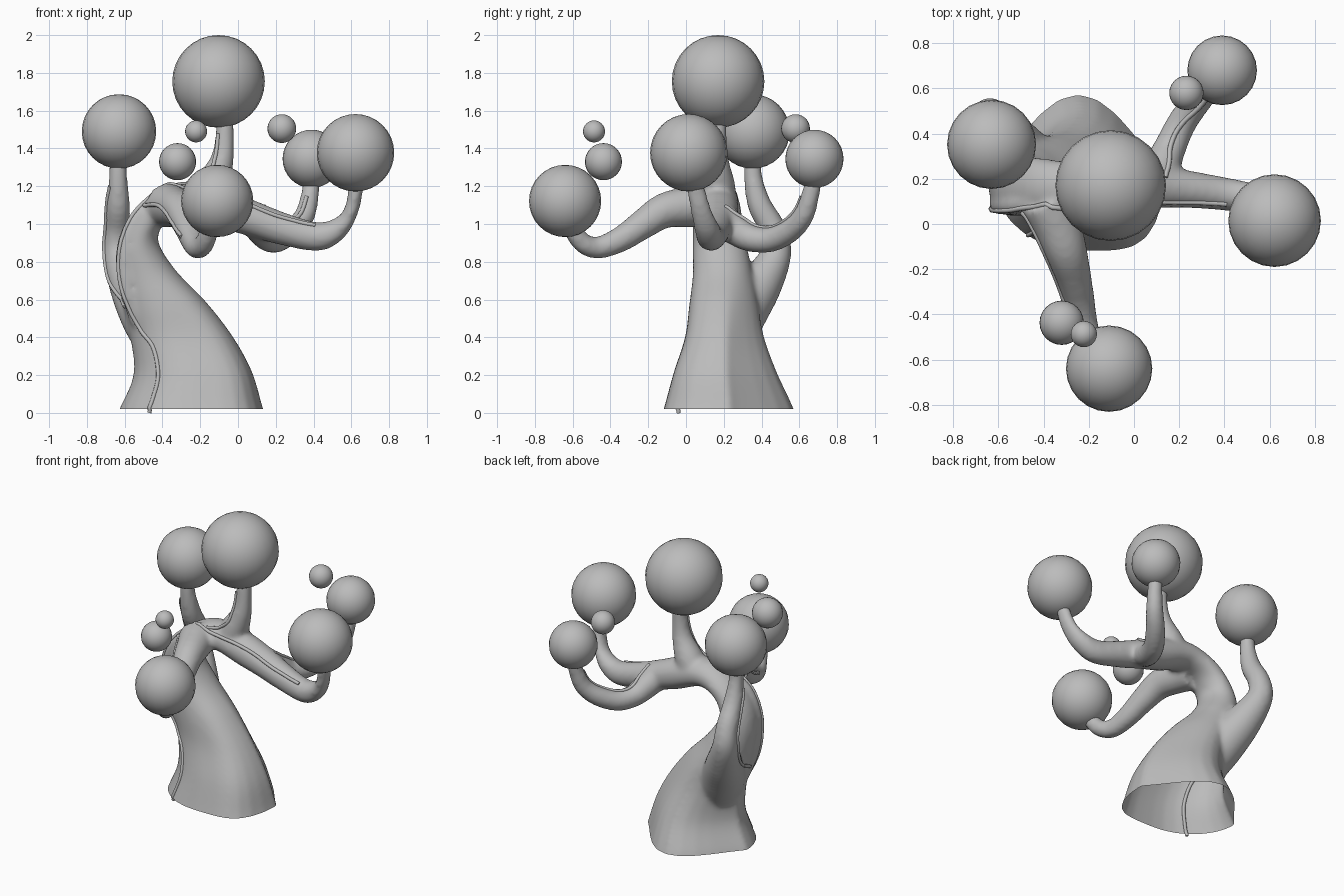
import bpy
import bmesh
import math
from mathutils import Vector
from mathutils.bvhtree import BVHTree

default_cube = bpy.data.objects.get("Cube")
if default_cube:
    bpy.data.objects.remove(default_cube, do_unlink=True)

# One plain grey for the whole tree
GREY = (0.5, 0.5, 0.5, 1.0)
clay = bpy.data.materials.new("clay_grey")
clay.use_nodes = True
clay.diffuse_color = GREY
clay.node_tree.nodes["Principled BSDF"].inputs["Base Color"].default_value = GREY

SIDES = 28
BASE_Z = 0.02
X_AXIS, Y_AXIS = Vector((1, 0, 0)), Vector((0, 1, 0))


def add_object(name, data):
    obj = bpy.data.objects.new(name, data)
    bpy.context.scene.collection.objects.link(obj)
    data.materials.clear()
    data.materials.append(clay)
    return obj


def smooth_path(rows, steps=6):
    """Catmull-Rom interpolation of rows of any width."""
    rows = [Vector(row) for row in rows]
    rows = [rows[0] * 2 - rows[1]] + rows + [rows[-1] * 2 - rows[-2]]
    result = []
    for p, q, r, s in zip(rows, rows[1:], rows[2:], rows[3:]):
        for i in range(steps):
            t = i / steps
            result.append((q * 2 + (r - p) * t + (p * 2 - q * 5 + r * 4 - s) * t ** 2
                           + (q * 3 - p - r * 3 + s) * t ** 3) / 2)
    return result + [rows[-2]]


def ring(centre, u, v, lobes=0):
    """Ellipse of points; lobes flattens the back flanks and fills the front left."""
    points = []
    for i in range(SIDES):
        c, s = math.cos(math.tau * i / SIDES), math.sin(math.tau * i / SIDES)
        shift = 0.31 * c * c * max(0, s) + 0.2 * max(0, c) ** 2 * max(0, -s)
        points.append(centre + u * c + v * s - Y_AXIS * shift * lobes)
    return points


def loft(bm, rings):
    """Closed tube through rings of points."""
    loops = [[bm.verts.new(p) for p in points] for points in rings]
    for low, high in zip(loops, loops[1:]):
        for i in range(SIDES):
            j = (i + 1) % SIDES
            bm.faces.new((low[i], low[j], high[j], high[i]))
    bm.faces.new(loops[0][::-1])
    bm.faces.new(loops[-1])


def trunk_tube(bm, rows):
    """Rows: outer edge x, z, inner edge x, z, centre y, half depth."""
    rings = []
    for xl, zl, xr, zr, y, depth in smooth_path(rows):
        outer, inner = Vector((xl, y, zl)), Vector((xr, y, zr))
        lobes = min(1, max(0, 1 - (zl + zr) / 1.5))
        rings.append(ring((outer + inner) / 2, (inner - outer) / 2,
                          Y_AXIS * depth, lobes))
    loft(bm, rings)


def branch_tube(bm, axis, rows):
    """Rows: centre x, y, z and radius."""
    path = smooth_path(rows)
    rings = []
    for i, row in enumerate(path):
        ahead, behind = path[min(i + 1, len(path) - 1)], path[max(i - 1, 0)]
        tangent = (ahead - behind).to_3d().normalized()
        u = (axis - tangent * axis.dot(tangent)).normalized()
        rings.append(ring(row.to_3d(), u * row[3], tangent.cross(u) * row[3]))
    loft(bm, rings)


bm = bmesh.new()

# Trunk bending over into the long left-hand limb
trunk_tube(bm, [
    (-.68, -.1, .18, -.1, .225, .38),
    (-.63, .02, .135, .02, .228, .345),
    (-.555, .2, .075, .22, .21, .275),
    (-.57, .39, -.03, .41, .205, .21),
    (-.605, .55, -.17, .59, .2, .183),
    (-.635, .7, -.325, .75, .195, .16),
    (-.645, .85, -.42, .9, .18, .145),
    (-.605, .99, -.4, .99, .17, .135),
    (-.5, 1.125, -.345, 1.035, .165, .128),
    (-.37, 1.205, -.27, 1.045, .16, .12),
    (-.24, 1.225, -.2, 1.025, .165, .113),
    (-.05, 1.18, -.08, .975, .17, .108),
    (.1, 1.12, .06, .935, .17, .1),
    (.25, 1.06, .22, .89, .155, .084),
    (.42, 1.01, .43, .857, .13, .073),
    (.52, 1.035, .56, .925, .11, .067),
    (.565, 1.09, .635, 1.055, .08, .057),
    (.585, 1.2, .665, 1.2, .05, .047),
    (.59, 1.3, .66, 1.3, .03, .04)])

# Rounded ridge that carries the vine up the bend
branch_tube(bm, Y_AXIS, [
    (-.53, .12, .48, .04), (-.58, .095, .64, .042), (-.6, .087, .79, .042),
    (-.582, .083, .93, .042), (-.51, .085, 1.06, .042), (-.4, .11, 1.13, .04)])

# Crown branch
branch_tube(bm, Y_AXIS, [
    (-.2, .17, 1.1, .1), (-.14, .17, 1.21, .09), (-.09, .165, 1.32, .066),
    (-.072, .165, 1.43, .052), (-.07, .17, 1.6, .045)])

# Front branch
branch_tube(bm, X_AXIS, [
    (-.38, .1, 1.1, .12), (-.34, 0, 1.09, .108), (-.3, -.12, 1.068, .093),
    (-.265, -.24, .99, .078), (-.24, -.345, .92, .068), (-.215, -.46, .875, .059),
    (-.18, -.54, .895, .054), (-.15, -.6, .97, .049), (-.12, -.63, 1.06, .045)])

# Back branch
branch_tube(bm, X_AXIS, [
    (.08, .18, 1.03, .09), (.125, .26, .97, .083), (.16, .34, .925, .072),
    (.213, .45, .917, .066), (.29, .555, .968, .062), (.355, .625, 1.05, .055),
    (.385, .665, 1.18, .047), (.39, .68, 1.27, .045)])

# Left branch, splitting off low on the trunk
branch_tube(bm, X_AXIS, [
    (-.42, .22, .4, .14), (-.49, .29, .53, .14), (-.57, .395, .68, .115),
    (-.635, .475, .84, .083), (-.64, .46, .97, .071), (-.635, .39, 1.1, .064),
    (-.635, .355, 1.25, .049), (-.635, .355, 1.4, .045)])

bmesh.ops.recalc_face_normals(bm, faces=bm.faces)
mesh = bpy.data.meshes.new("trunk_and_branches")
bm.to_mesh(mesh)
bm.free()
bark = add_object("trunk_and_branches", mesh)

# Fuse the tubes into one soft skin
remesh = bark.modifiers.new("fuse", "REMESH")
remesh.mode = "VOXEL"
remesh.voxel_size = 0.015
soften = bark.modifiers.new("soften", "SMOOTH")
soften.factor = 0.5
soften.iterations = 10
graph = bpy.context.evaluated_depsgraph_get()
fused = bpy.data.meshes.new_from_object(bark.evaluated_get(graph))
bark.modifiers.clear()

# Cut the open, flat foot of the trunk
bm = bmesh.new()
bm.from_mesh(fused)
bmesh.ops.bisect_plane(bm, geom=bm.verts[:] + bm.edges[:] + bm.faces[:],
                       plane_co=(0, 0, BASE_Z), plane_no=(0, 0, 1), clear_inner=True)
for face in bm.faces:
    face.smooth = True
surface = BVHTree.FromBMesh(bm)
bm.to_mesh(mesh)
bm.free()
bpy.data.meshes.remove(fused)


def add_vine(name, rows):
    """Thin cord laid on the bark."""
    points = [surface.find_nearest(p)[0] if p.z > BASE_Z else p
              for p in smooth_path(rows)]
    curve = bpy.data.curves.new(name, "CURVE")
    curve.dimensions = "3D"
    curve.bevel_depth = 0.011
    curve.bevel_resolution = 2
    curve.use_fill_caps = True
    spline = curve.splines.new("POLY")
    spline.points.add(len(points) - 1)
    for target, p in zip(spline.points, points):
        target.co = (*p, 1)
        target.radius = 1
    spline.use_smooth = True
    add_object(name, curve)


# Vines creeping over the trunk and along the branches
add_vine("trunk_vine", [
    (-.47, -.04, 0), (-.45, -.04, .08), (-.42, -.01, .2), (-.45, .03, .35),
    (-.53, .07, .45), (-.6, .07, .6), (-.63, .07, .76), (-.615, .06, .92),
    (-.55, .06, 1.06), (-.42, .08, 1.18), (-.3, .07, 1.18), (-.1, .08, 1.15),
    (.05, .09, 1.11), (.2, .09, 1.05), (.41, .08, 1)])
add_vine("front_branch_vine", [
    (-.5, .05, 1.1), (-.43, -.06, 1.1), (-.36, -.15, 1.06),
    (-.31, -.25, .99), (-.28, -.36, .93)])
add_vine("back_branch_vine", [
    (.13, .2, 1.08), (.15, .27, 1.04), (.18, .4, 1), (.27, .5, 1),
    (.33, .56, 1.06), (.36, .6, 1.15)])
add_vine("left_branch_vine", [
    (-.61, .15, .56), (-.67, .38, .7), (-.7, .45, .88), (-.69, .4, 1.05),
    (-.675, .34, 1.2)])
add_vine("crown_branch_vine", [
    (-.3, .08, 1.2), (-.16, .1, 1.25), (-.12, .12, 1.35), (-.11, .13, 1.48)])

# Round foliage balls: centre and radius
FOLIAGE = {
    "crown_foliage": (-.103, .17, 1.755, .245),
    "left_foliage": (-.63, .352, 1.49, .197),
    "front_foliage": (-.11, -.64, 1.122, .191),
    "right_foliage": (.622, .015, 1.377, .205),
    "back_foliage": (.39, .68, 1.345, .154),
    "front_bud_large": (-.32, -.437, 1.33, .098),
    "front_bud_small": (-.222, -.487, 1.49, .058),
    "back_bud": (.232, .58, 1.505, .076),
}
for name, (x, y, z, radius) in FOLIAGE.items():
    bm = bmesh.new()
    bmesh.ops.create_uvsphere(bm, u_segments=24, v_segments=16, radius=radius)
    for face in bm.faces:
        face.smooth = True
    ball = bpy.data.meshes.new(name)
    bm.to_mesh(ball)
    bm.free()
    add_object(name, ball).location = (x, y, z)
